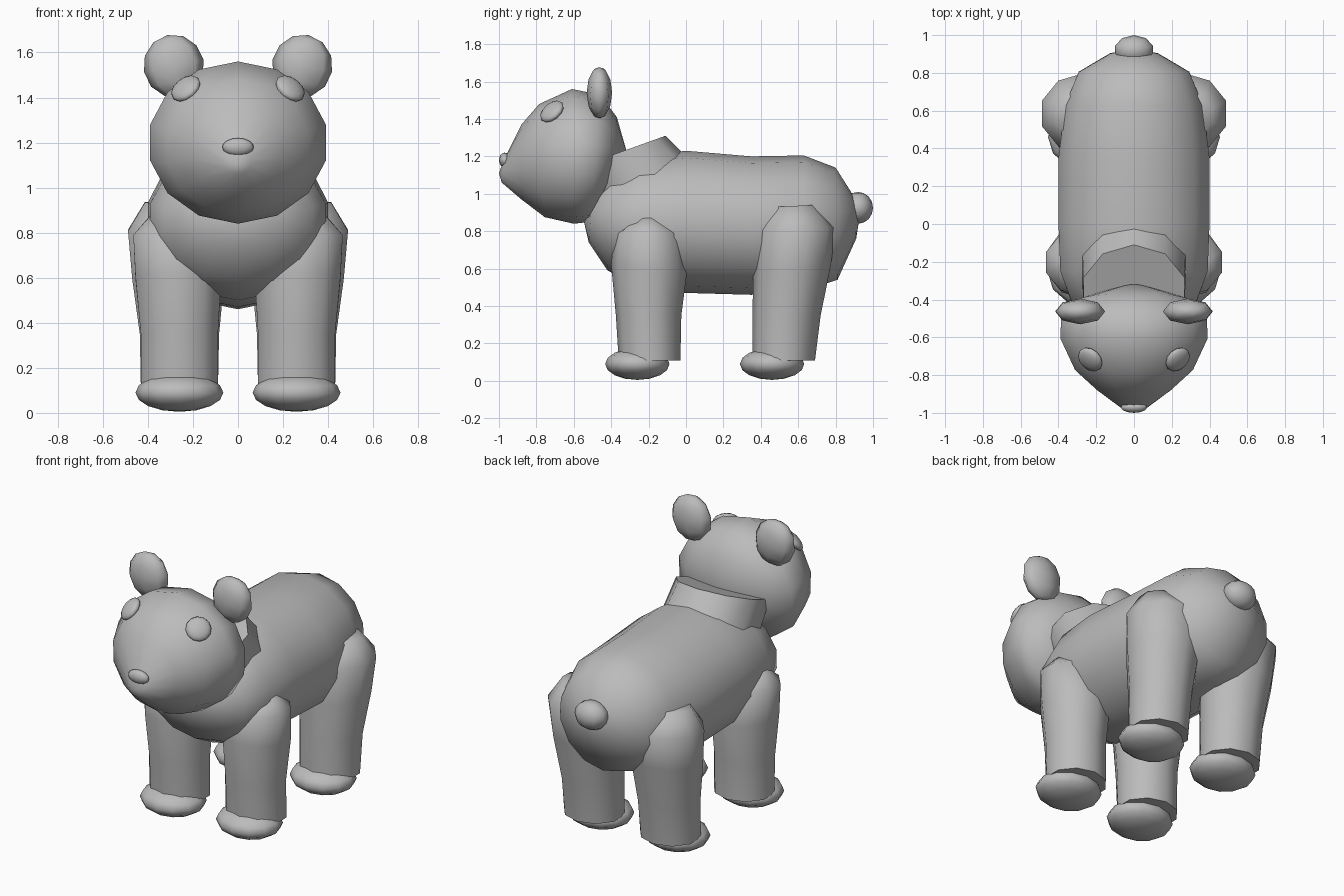
import bpy, bmesh, math
from mathutils import Vector, Matrix

if "Cube" in bpy.data.objects:
    bpy.data.objects.remove(bpy.data.objects["Cube"])

grey = bpy.data.materials.new("plain_grey")
grey.diffuse_color = (0.5, 0.5, 0.5, 1)
grey.use_nodes = True
grey.node_tree.nodes["Principled BSDF"].inputs["Base Color"].default_value = grey.diffuse_color


def finish(bm, name, angle=60):
    bmesh.ops.recalc_face_normals(bm, faces=bm.faces)
    me = bpy.data.meshes.new(name)
    bm.to_mesh(me)
    bm.free()
    me.materials.append(grey)
    ob = bpy.data.objects.new(name, me)
    bpy.context.collection.objects.link(ob)
    bpy.ops.object.select_all(action='DESELECT')
    ob.select_set(True)
    bpy.context.view_layer.objects.active = ob
    bpy.ops.object.shade_smooth_by_angle(angle=math.radians(angle))
    return ob


def loft(name, rings, n=12, start=None, end=None):
    """Each ring: two opposite (y, z) points, half width in x, centre x."""
    bm = bmesh.new()
    loops = []
    for y0, z0, y1, z1, rx, cx in rings:
        a, b = Vector((cx, y0, z0)), Vector((cx, y1, z1))
        mid, half = (a + b) / 2, (a - b) / 2
        loops.append([bm.verts.new(mid + half * math.cos(t) + Vector((rx * math.sin(t), 0, 0)))
                      for t in (2 * math.pi * i / n for i in range(n))])
    for p, q in zip(loops, loops[1:]):
        for i in range(n):
            j = (i + 1) % n
            bm.faces.new((p[i], p[j], q[j], q[i]))
    # close both ends with a tip or a flat cap
    for tip, lp in ((start, loops[0]), (end, loops[-1])):
        if tip:
            v = bm.verts.new(tip)
            for i in range(n):
                bm.faces.new((v, lp[i], lp[(i + 1) % n]))
        else:
            bm.faces.new(lp)
    return finish(bm, name)


def ball(name, loc, size, seg=10, rings=6, rot=None):
    bm = bmesh.new()
    m = Matrix.Translation(loc) @ (rot or Matrix.Identity(4)) @ Matrix.Diagonal((*size, 1))
    bmesh.ops.create_uvsphere(bm, u_segments=seg, v_segments=rings, radius=1, matrix=m)
    return finish(bm, name, 80)


# torso, chest to rump
loft("body", [(-.50, 1.00, -.52, .74, .20, 0), (-.40, 1.12, -.42, .59, .34, 0),
              (-.25, 1.20, -.25, .50, .40, 0), (0, 1.23, 0, .47, .41, 0),
              (.35, 1.20, .35, .46, .41, 0), (.63, 1.205, .63, .48, .375, 0),
              (.80, 1.14, .81, .54, .30, 0), (.895, .99, .91, .76, .13, 0)],
     14, (0, -.55, .87), (0, .93, .89))

# head tapering to the snout
loft("head", [(-.975, 1.18, -.985, 1.06, .06, 0), (-.88, 1.37, -.88, .97, .20, 0),
              (-.785, 1.48, -.755, .875, .32, 0), (-.61, 1.56, -.60, .84, .40, 0),
              (-.46, 1.53, -.51, .85, .395, 0), (-.37, 1.41, -.42, .99, .28, 0)],
     14, (0, -1.0, 1.11), (0, -.31, 1.2))

# neck collar
loft("neck", [(-.11, 1.31, -.61, 1.13, .28, 0), (.09, 1.11, -.45, .85, .29, 0)], 10)

ball("tail", (0, .92, .925), (.105, .08, .085), 10, 8)
ball("nose", (0, -.97, 1.18), (.07, .03, .04), 12, 8)

for s, side in ((-1, "left"), (1, "right")):
    # legs: front-to-back width at each height
    loft("front_leg_" + side,
         [(-.03, .11, -.36, .11, .18, s * .26), (-.025, .35, -.375, .35, .18, s * .26),
          (.005, .58, -.40, .62, .20, s * .265), (-.02, .79, -.385, .79, .21, s * .265),
          (-.14, .875, -.28, .865, .12, s * .28)], 10)
    loft("back_leg_" + side,
         [(.69, .11, .355, .11, .18, s * .26), (.72, .35, .355, .35, .185, s * .26),
          (.775, .62, .36, .58, .215, s * .265), (.80, .82, .37, .80, .24, s * .26),
          (.69, .94, .46, .93, .14, s * .28)], 10)
    # paws
    for end, y in (("front", -.26), ("back", .46)):
        ball(f"{end}_paw_{side}", (s * .26, y, .09), (.195, .172, .085), 12, 8)
    # ears, leaning slightly outward
    ball("ear_" + side, (s * .285, -.463, 1.54), (.135, .068, .14), 8, 6,
         Matrix.Rotation(s * .2, 4, 'Y'))
    # eyes lie flat against the head
    rot = Vector((s * .5, -.55, .65)).to_track_quat('Z', 'Y').to_matrix().to_4x4()
    ball("eye_" + side, (s * .232, -.717, 1.44), (.073, .073, .03), 12, 8, rot)
